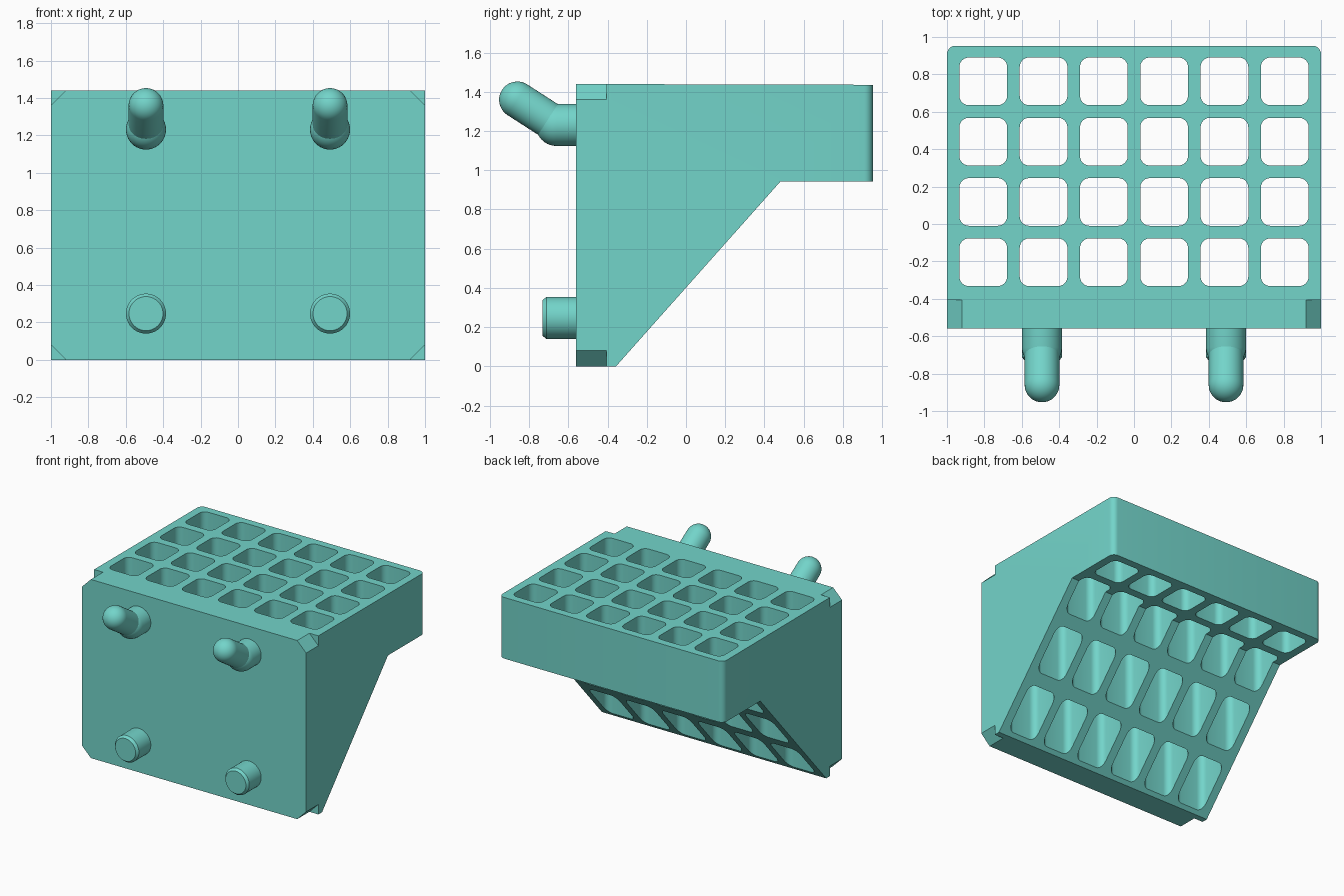
import bpy, bmesh
from math import sin, cos, pi, radians
from mathutils import Vector, Matrix

if "Cube" in bpy.data.objects:
    bpy.data.objects.remove(bpy.data.objects["Cube"])

teal = bpy.data.materials.new("teal")
teal.diffuse_color = (0.171, 0.66, 0.59, 1)
teal.use_nodes = True
teal.node_tree.nodes["Principled BSDF"].inputs["Base Color"].default_value = teal.diffuse_color


def finish(name, bm):
    bmesh.ops.recalc_face_normals(bm, faces=bm.faces)
    mesh = bpy.data.meshes.new(name)
    bm.to_mesh(mesh)
    bm.free()
    mesh.materials.append(teal)
    ob = bpy.data.objects.new(name, mesh)
    bpy.context.collection.objects.link(ob)
    return ob


def smooth(ob):
    bpy.ops.object.select_all(action='DESELECT')
    ob.select_set(True)
    bpy.context.view_layer.objects.active = ob
    bpy.ops.object.shade_smooth_by_angle(angle=radians(30))


def prism(bm, points, offset):
    """Closed prism from a flat outline of 3D points, swept by offset."""
    face = bm.faces.new([bm.verts.new(p) for p in points])
    swept = bmesh.ops.extrude_face_region(bm, geom=[face], use_keep_orig=True)
    verts = [g for g in swept['geom'] if isinstance(g, bmesh.types.BMVert)]
    bmesh.ops.translate(bm, verts=verts, vec=offset)


def rounded_square(cx, cy, half, r, segs=6):
    pts = []
    for q, (sx, sy) in enumerate([(1, 1), (-1, 1), (-1, -1), (1, -1)]):
        for i in range(segs + 1):
            a = (q + i / segs) * pi / 2
            pts.append((cx + sx * (half - r) + r * cos(a),
                        cy + sy * (half - r) + r * sin(a)))
    return pts


FRONT, BACK, TOP = -0.56, 0.953, 1.44

# Bracket block: side profile swept across x, rounded back corners
profile = [(FRONT, 0), (-0.357, 0), (0.482, 0.943), (BACK, 0.943),
           (BACK, 1.436), (FRONT, TOP)]
bm = bmesh.new()
prism(bm, [(-1, y, z) for y, z in profile], (2, 0, 0))
back_edges = [e for e in bm.edges
              if all(v.co.y > 0.9 for v in e.verts)
              and abs(e.verts[0].co.x - e.verts[1].co.x) < 0.01]
bmesh.ops.bevel(bm, geom=back_edges, offset=0.045, segments=6, profile=0.5,
                affect='EDGES')
body = finish("tool_holder_block", bm)

# Cutters: 6 x 4 grid of sockets and four front corner chamfers
bm = bmesh.new()
for i in range(6):
    for j in range(4):
        outline = rounded_square(-0.806 + 0.3224 * i, -0.2045 + 0.3224 * j, 0.1275, 0.05)
        prism(bm, [(x, y, -0.2) for x, y in outline], (0, 0, 2))
sockets = finish("socket_cutter", bm)

bm = bmesh.new()
c = 0.08
for x in (-1, 1):
    for z in (0, TOP):
        prism(bm, [(x + c, -0.7, z), (x, -0.7, z + c), (x - c, -0.7, z), (x, -0.7, z - c)],
              (0, 0.295, 0))
chamfers = finish("corner_cutter", bm)

bpy.context.view_layer.objects.active = body
for cutter in (sockets, chamfers):
    cutter.hide_render = True
    mod = body.modifiers.new("cut", 'BOOLEAN')
    mod.operation = 'DIFFERENCE'
    mod.solver = 'EXACT'
    mod.object = cutter
    bpy.ops.object.modifier_apply(modifier=mod.name)
    bpy.data.objects.remove(cutter)
smooth(body)


def lathe(name, profile, origin, direction):
    """Turned solid: (radius, distance) profile along direction."""
    bm = bmesh.new()
    verts = [bm.verts.new((r, 0, d)) for r, d in profile]
    edges = [bm.edges.new(pair) for pair in zip(verts, verts[1:])]
    bmesh.ops.spin(bm, geom=verts + edges, cent=(0, 0, 0), axis=(0, 0, 1),
                   angle=2 * pi, steps=40)
    bmesh.ops.remove_doubles(bm, verts=bm.verts, dist=1e-4)
    turn = Vector((0, 0, 1)).rotation_difference(Vector(direction)).to_matrix().to_4x4()
    bm.transform(Matrix.Translation(origin) @ turn)
    smooth(finish(name, bm))


def dome(r, d, n=10):
    return [(r * cos(i / n * pi / 2), d + r * sin(i / n * pi / 2)) for i in range(n + 1)]


ROOT = -0.53
for side, x in (("left", -0.492), ("right", 0.492)):
    # Straight lower peg with chamfered tip
    lathe(f"{side}_lower_peg",
          [(0, 0), (0.107, 0), (0.107, 0.182), (0.091, 0.202), (0, 0.202)],
          (x, ROOT, 0.247), (0, -1, 0))
    # Upper hook: straight base with ball elbow, then a tilted round-ended arm
    lathe(f"{side}_hook_base", [(0, 0), (0.107, 0)] + dome(0.107, 0.13),
          (x, ROOT, 1.231), (0, -1, 0))
    lathe(f"{side}_hook_arm", [(0, 0), (0.093, 0)] + dome(0.093, 0.238),
          (x, -0.66, 1.231), (0, -0.84, 0.54))
